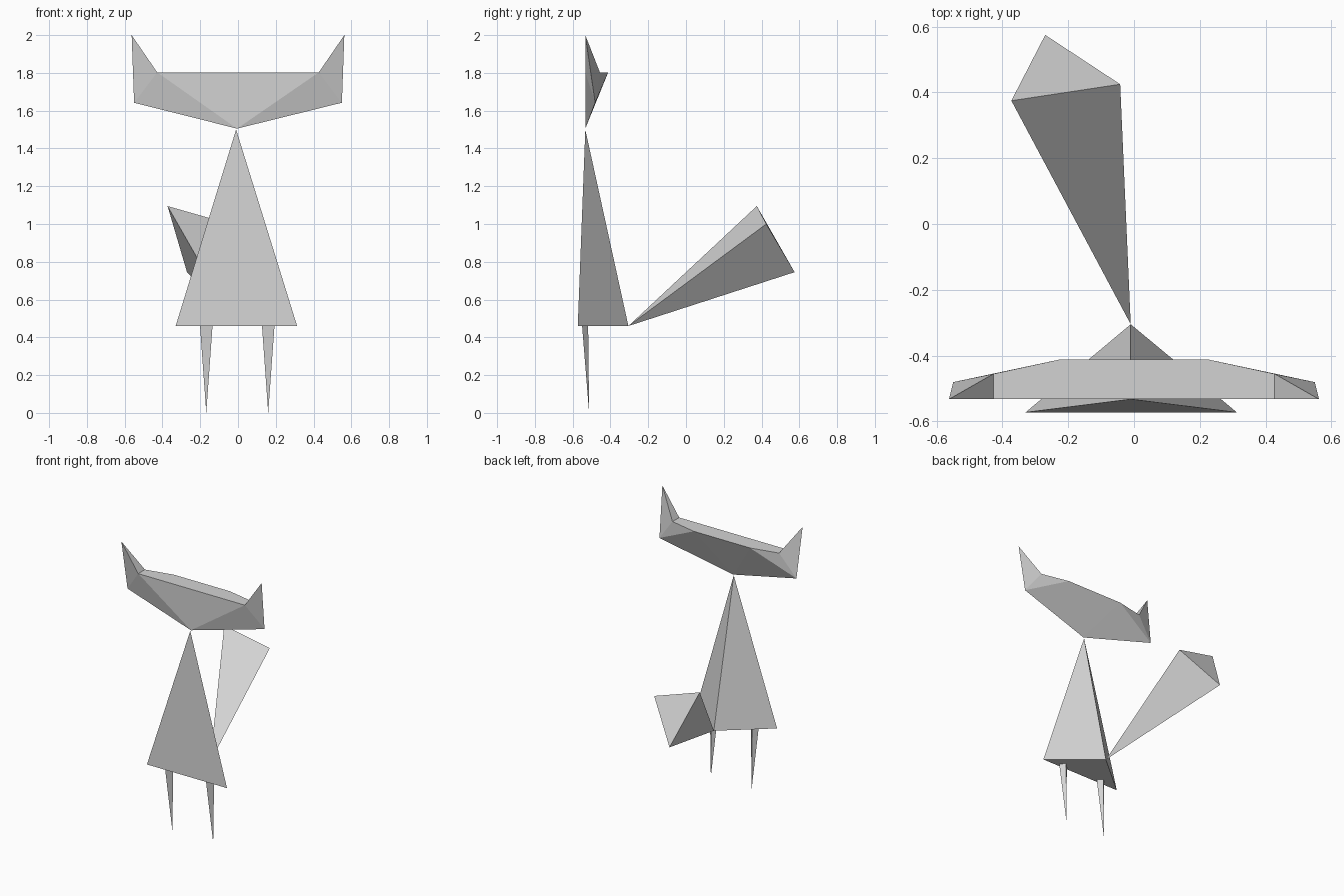
import bpy
import bmesh

if "Cube" in bpy.data.objects:
    bpy.data.objects.remove(bpy.data.objects["Cube"])

grey = bpy.data.materials.new("light grey")
grey.diffuse_color = (0.65, 0.65, 0.65, 1)
grey.use_nodes = True
grey.node_tree.nodes["Principled BSDF"].inputs["Base Color"].default_value = grey.diffuse_color


def build(name, points, faces):
    """Flat-shaded object from corner points, with outward normals."""
    bm = bmesh.new()
    verts = [bm.verts.new(p) for p in points]
    for f in faces:
        bm.faces.new([verts[i] for i in f])
    bmesh.ops.recalc_face_normals(bm, faces=bm.faces)
    mesh = bpy.data.meshes.new(name)
    bm.to_mesh(mesh)
    bm.free()
    mesh.materials.append(grey)
    obj = bpy.data.objects.new(name, mesh)
    bpy.context.collection.objects.link(obj)
    return obj


def spike(name, tip, a, b, c):
    """Three-sided pyramid."""
    return build(name, [tip, a, b, c],
                 [(0, 1, 2), (0, 2, 3), (0, 3, 1), (1, 2, 3)])


# Body: tall pyramid with a ridge down the back
spike("body", (-0.01, -0.533, 1.5),
      (-0.33, -0.573, 0.46), (0.313, -0.573, 0.46), (-0.01, -0.305, 0.46))

# Legs: thin pyramids pointing down
for side, x in (("left", -0.168), ("right", 0.16)):
    spike(side + "_leg", (x, -0.513, 0.0),
          (x - 0.033, -0.55, 0.46), (x + 0.033, -0.55, 0.46), (x, -0.518, 0.46))

# Tail: pyramid growing from the back of the body
spike("tail", (-0.01, -0.305, 0.46),
      (-0.373, 0.375, 1.095), (-0.042, 0.425, 1.0), (-0.27, 0.575, 0.745))

# Head: chin, then mirrored ear tip, brow front, brow back, cheek, crown back
points = [(-0.005, -0.533, 1.505)]
faces = []
for s in (-1, 1):
    tip, front, back, cheek, crown = range(len(points), len(points) + 5)
    points += [(s * 0.563, -0.533, 2.0), (s * 0.428, -0.533, 1.803),
               (s * 0.428, -0.456, 1.803), (s * 0.55, -0.481, 1.642),
               (s * 0.225, -0.412, 1.803)]
    faces += [(tip, front, cheek), (tip, back, front), (tip, cheek, back),
              (0, cheek, front), (0, crown, cheek), (cheek, crown, back)]
faces += [(0, 2, 7), (0, 10, 5), (2, 3, 5, 10, 8, 7)]
build("head", points, faces)
